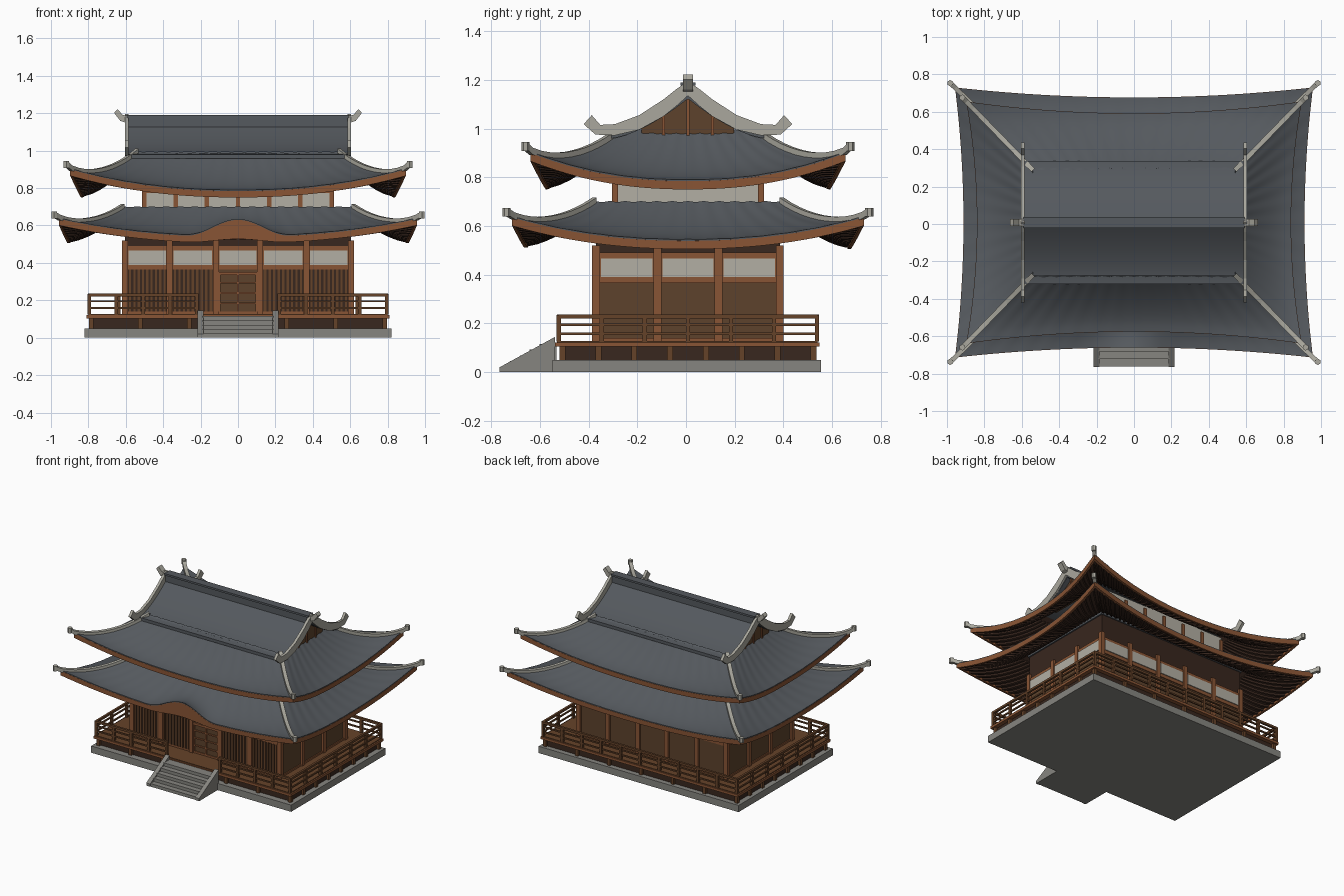
import bpy, bmesh, math
from mathutils import Vector

cube = bpy.data.objects.get("Cube")
if cube:
    bpy.data.objects.remove(cube, do_unlink=True)

def material(name, *rgb):
    m = bpy.data.materials.new(name)
    m.use_nodes = True
    m.diffuse_color = (*rgb, 1)
    m.node_tree.nodes["Principled BSDF"].inputs["Base Color"].default_value = (*rgb, 1)
    return m

SLATE = material("slate_tile", .09, .10, .112)
WOOD = material("warm_wood", .25, .09, .035)
PANEL = material("brown_panel", .11, .055, .025)
RAIL = material("rail_wood", .13, .055, .022)
DARK = material("dark_wood", .04, .02, .013)
PLASTER = material("plaster", .45, .43, .37)
STONE = material("stone", .24, .235, .215)
PALE = material("pale_ridge_tile", .40, .39, .34)

SHIFT = 0.008  # the hall sits slightly behind the centre because of the stairs

def finish(name, bm, mat, smooth=False):
    bmesh.ops.recalc_face_normals(bm, faces=bm.faces)
    mesh = bpy.data.meshes.new(name)
    bm.to_mesh(mesh)
    bm.free()
    mesh.materials.append(mat)
    ob = bpy.data.objects.new(name, mesh)
    ob.location.y = SHIFT
    bpy.context.collection.objects.link(ob)
    if smooth:
        bpy.ops.object.select_all(action='DESELECT')
        ob.select_set(True)
        bpy.context.view_layer.objects.active = ob
        bpy.ops.object.shade_smooth_by_angle(angle=math.radians(35))
    return ob

def shell(bm, top, bottom, us, vs):
    """Closed slab between two surfaces sampled over a grid."""
    nu, nv = len(us), len(vs)
    a, b = [[[bm.verts.new(f(u, v)) for v in vs] for u in us] for f in (top, bottom)]
    for i in range(nu - 1):
        for j in range(nv - 1):
            for g in (a, b):
                bm.faces.new((g[i][j], g[i + 1][j], g[i + 1][j + 1], g[i][j + 1]))
    for i in range(nu - 1):
        for j in (0, nv - 1):
            bm.faces.new((a[i][j], a[i + 1][j], b[i + 1][j], b[i][j]))
    for j in range(nv - 1):
        for i in (0, nu - 1):
            bm.faces.new((a[i][j], a[i][j + 1], b[i][j + 1], b[i][j]))

def boxes(name, mat, items):
    """One object from boxes given as x0, x1, y0, y1, z0, z1."""
    bm = bmesh.new()
    for x0, x1, y0, y1, z0, z1 in items:
        shell(bm, lambda x, y: (x, y, z1), lambda x, y: (x, y, z0), (x0, x1), (y0, y1))
    return finish(name, bm, mat)

def span(a, b, n):
    return [a + (b - a) * i / n for i in range(n + 1)]

def post(x, y, w, z0, z1):
    return (x - w, x + w, y - w, y + w, z0, z1)

# Stone base and stairs
boxes("stone_base", STONE, [(-.82, .82, -.557, .547, 0, .05)])
boxes("stair_steps", STONE, [(-.19, .19, -.77 + .04 * i, -.54, 0, .023 * (i + 1)) for i in range(5)])
bm = bmesh.new()
for side in (-1, 1):
    shell(bm, lambda y, x: (x * side, y, .02 + .125 * (y + .773) / .228),
          lambda y, x: (x * side, y, 0), (-.773, -.545), (.185, .217))
finish("stair_cheeks", bm, STONE)

# Veranda deck
boxes("deck_underside", DARK, [(-.78, .78, -.51, .51, .04, .107)])
feet = [post(x, y, .012, .05, .11) for x in span(-.785, .785, 6) for y in (-.515, .515)]
feet += [post(x, y, .012, .05, .11) for x in (-.785, .785) for y in span(-.515, .515, 7)]
boxes("deck_feet", RAIL, feet)
boxes("deck_edge_beam", WOOD, [(-.81, .81, -.545, .54, .104, .122)])
boxes("deck_floor", RAIL, [(-.8, .8, -.537, .532, .12, .127)])

# Railing, open at the stairs
RX, RY = .795, .53
rail = [post(x * s, -RY, .009, .125, .235) for x in span(.22, RX, 4) for s in (-1, 1)]
rail += [post(x, RY, .009, .125, .235) for x in span(-RX, RX, 10)]
rail += [post(x, y, .009, .125, .235) for x in (-RX, RX) for y in span(-RY, RY, 6)]
for z in (.158, .195, .228):
    w = .008 if z > .2 else .005
    for s in (-1, 1):
        rail.append((s * RX - w, s * RX + w, -RY, RY, z - w, z + w))
        rail.append((min(s * .21, s * RX), max(s * .21, s * RX), -RY - w, -RY + w, z - w, z + w))
    rail.append((-RX, RX, RY - w, RY + w, z - w, z + w))
boxes("veranda_railing", RAIL, rail)

# Ground floor walls
XS = (-.605, -.365, -.118, .118, .365, .605)
YS = (-.377, -.125, .125, .377)
boxes("ground_floor_wall", PANEL, [(-.605, .605, -.377, .377, .12, .48)])
boxes("bracket_band", DARK, [(-.605, .605, -.377, .377, .48, .66)])
boxes("wall_posts", WOOD, [post(x, y, .016, .12, .52) for x in XS for y in (YS[0], YS[-1])]
      + [post(x, y, .016, .12, .52) for x in (XS[0], XS[-1]) for y in YS[1:-1]])
boxes("wall_beams", WOOD, [(-.612, .612, -.384, .384, z0, z1) for z0, z1 in ((.122, .14), (.365, .49))])
plates = []
for a, b in zip(XS, XS[1:]):
    plates += [(a + .02, b - .02, s * .386 - .004, s * .386 + .004, .39, .466) for s in (-1, 1)]
for a, b in zip(YS, YS[1:]):
    plates += [(s * .614 - .004, s * .614 + .004, a + .02, b - .02, .39, .466) for s in (-1, 1)]
boxes("plaster_panels", PLASTER, plates)

# Slatted front windows and door
backs, slats = [], []
for i in (0, 1, 3, 4):
    a, b = XS[i] + .018, XS[i + 1] - .018
    backs.append((a, b, -.381, -.375, .14, .365))
    slats += [(x - .006, x + .006, -.388, -.379, .14, .365) for x in span(a + .01, b - .01, 8)]
boxes("window_backs", DARK, backs)
boxes("window_slats", RAIL, slats)
door = [(-.104, .104, -.386, -.378, z, z + .009) for z in (.18, .235, .29)]
door += [(x - .005, x + .005, -.386, -.378, .14, .34) for x in (-.099, 0, .099)]
boxes("door_frame", WOOD, door + [(-.104, .104, -.388, -.378, .335, .352)])

# Upper storey
boxes("upper_wall", PLASTER, [(-.505, .505, -.305, .305, .65, .92)])
boxes("upper_posts", WOOD, [post(x, y, .012, .65, .9) for x in span(-.5, .5, 6) for y in (-.3, .3)])
boxes("upper_beam", WOOD, [(-.511, .511, -.311, .311, .775, .8)])
boxes("lower_roof_cap", SLATE, [(-.615, .615, -.385, .385, .66, .698)])

def hipped_roof(name, inner, mid, corner, zi, ze, lift, bump, tip):
    """Four curved slopes with upswept corners, fascia, soffit, rafters and hips."""
    def surface(side, dz, bump_share=1.0, ripple=.002):
        axis, sign = side % 2, 1 if side > 1 else -1
        def f(s, t):
            along = s * (inner[axis] + (corner[axis] - inner[axis]) * t)
            o = 1 - axis
            edge = mid[o] + (corner[o] - mid[o]) * s * s
            out = sign * (inner[o] + (edge - inner[o]) * t)
            z = zi + (ze - zi) * (1 - max(0, 1 - t) ** 1.6) + lift * abs(s) ** 2.2 * t ** 1.6
            z += ripple * math.cos(math.pi * (16 - 4 * axis) * s) * (1 - .7 * t) + dz
            if side == 0 and abs(along) < .28:
                z += bump * bump_share * (.5 + .5 * math.cos(math.pi * along / .28)) * t * t
            return Vector((along, out, z) if axis == 0 else (out, along, z))
        return f
    parts = {k: bmesh.new() for k in ("tiles", "fascia", "soffit", "rafters")}
    ss = span(-1, 1, 64)
    for side in range(4):
        shell(parts["tiles"], surface(side, 0), surface(side, -.012), ss, span(0, 1, 10))
        shell(parts["fascia"], surface(side, -.006, 1, 0), surface(side, -.04, .25, 0), ss, (.955, 1.006))
        shell(parts["soffit"], surface(side, -.014, 1, 0), surface(side, -.024, 1, 0), ss, span(0, .97, 8))
        n = 34 if side % 2 == 0 else 26
        for s in span(-.97, .97, n):
            shell(parts["rafters"], surface(side, -.02, 1, 0), surface(side, -.036, 1, 0),
                  (s - .012, s + .012), span(.1, .95, 6))
    for k, m in (("tiles", SLATE), ("fascia", WOOD), ("soffit", DARK), ("rafters", DARK)):
        finish(f"{name}_{k}", parts[k], m, smooth=(k == "tiles"))
    # Hip ridges running to the corner finials
    hips, finials = bmesh.new(), bmesh.new()
    front = surface(2, 0, 1, 0)
    path = [front(1, t) for t in span(0, 1, 10)] + [Vector(tip)]
    for sx in (-1, 1):
        for sy in (-1, 1):
            def strip(dz):
                return lambda i, w: (sx * (path[i].x + w), sy * (path[i].y - w), path[i].z + dz)
            shell(hips, strip(.016), strip(-.012), range(len(path)), (-.009, .009))
            cone = bmesh.ops.create_cone(finials, cap_ends=True, segments=6, radius1=.017,
                                         radius2=.017, depth=.036)
            bmesh.ops.translate(finials, verts=cone["verts"],
                                vec=(sx * tip[0], sy * tip[1], tip[2]))
    finish(f"{name}_hip_ridges", hips, PALE)
    finish(f"{name}_corner_finials", finials, PALE)

hipped_roof("lower_roof", (.615, .385), (.91, .667), (.955, .72), .70, .545, .095, .09, (.983, .745, .656))
hipped_roof("upper_roof", (.54, .28), (.838, .582), (.895, .645), .995, .79, .115, 0, (.917, .667, .926))

# Gabled top of the upper roof
def gable_z(y):
    return .98 + .165 * max(0, 1 - abs(y) / .328) ** 1.6

bm = bmesh.new()
shell(bm, lambda y, x: (x, y, gable_z(y)), lambda y, x: (x, y, gable_z(y) - .022),
      span(-.328, .328, 24), span(-.59, .59, 2))
finish("gable_roof", bm, SLATE, smooth=True)

walls, battens = bmesh.new(), bmesh.new()
for s in (-1, 1):
    shell(walls, lambda y, x: (s * x, y, gable_z(y) - .015), lambda y, x: (s * x, y, .95),
          span(-.19, .19, 12), (.53, .555))
    for c in span(-.1, .1, 2):
        shell(battens, lambda y, x: (s * x, y, gable_z(y) - .015), lambda y, x: (s * x, y, .96),
              (c - .006, c + .006), (.55, .563))
finish("gable_walls", walls, PANEL)
finish("gable_battens", battens, WOOD)

# Upturned gable ridges and ridge-end ornaments
UP = ((0, 1.195), (.05, 1.16), (.1, 1.12), (.2, 1.055), (.3, 1.018), (.36, 1.015), (.395, 1.055))
LOW = ((0, 1.135), (.05, 1.09), (.1, 1.05), (.2, .995), (.3, .972), (.38, .975), (.428, 1.018))
HORN_UP = ((.57, 1.187), (.615, 1.19), (.645, 1.222))
HORN_LOW = ((.57, 1.14), (.63, 1.16), (.662, 1.202))
verges, horns = bmesh.new(), bmesh.new()
for sx in (-1, 1):
    for sy in (-1, 1):
        shell(verges, lambda i, x: (sx * x, sy * UP[i][0], UP[i][1]),
              lambda i, x: (sx * x, sy * LOW[i][0], LOW[i][1]), range(len(UP)), (.585, .605))
    shell(horns, lambda i, y: (sx * HORN_UP[i][0], y, HORN_UP[i][1]),
          lambda i, y: (sx * HORN_LOW[i][0], y, HORN_LOW[i][1]), range(3), (-.02, .02))
finish("gable_ridges", verges, PALE)
finish("ridge_ornaments", horns, PALE)
boxes("main_ridge", SLATE, [(-.585, .585, -.022, .022, 1.12, 1.18), (-.59, .59, -.03, .03, 1.176, 1.19)])
